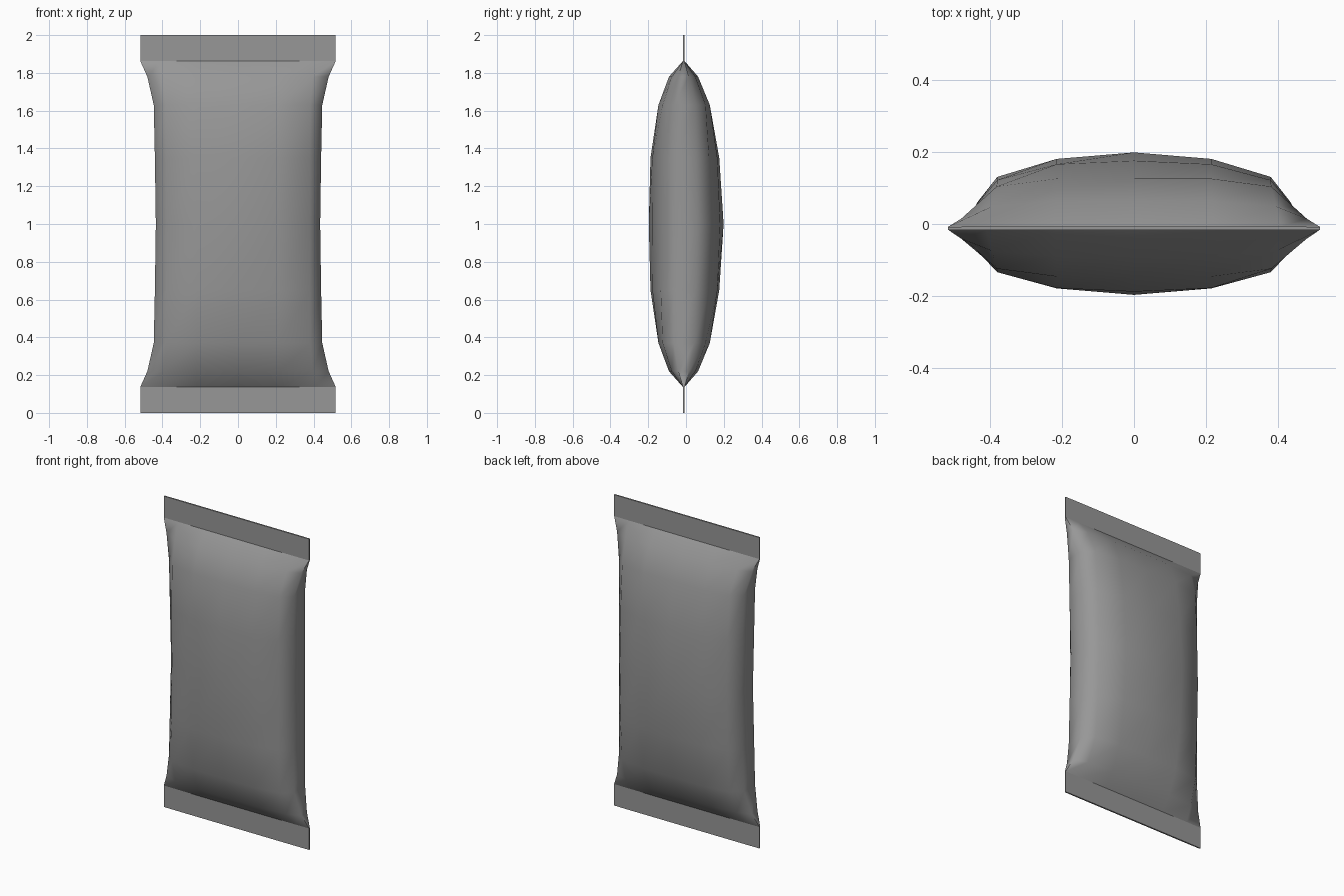
import bpy, bmesh, math

if "Cube" in bpy.data.objects:
    bpy.data.objects.remove(bpy.data.objects["Cube"])

# Rows of the lower half: z, seam-plane y, then half-section (x, half depth)
# for the centre, inner, outer and side columns
rows = [
    (0.00, -0.012, [(0, .005), (.22, .005), (.41, .005), (.517, .004)]),
    (0.138, -0.012, [(0, .005), (.22, .005), (.41, .005), (.517, .004)]),
    (0.22, -0.013, [(0, .077), (.217, .077), (.395, .062), (.48, .028)]),
    (0.37, -0.010, [(0, .136), (.215, .136), (.382, .114), (.446, .055)]),
    (0.65, -0.006, [(0, .182), (.215, .172), (.38, .128), (.44, .058)]),
    (1.00, 0.001, [(0, .198), (.215, .180), (.38, .130), (.435, .060)]),
]
# Mirror to the upper half
rows += [(2 - z, y, s) for z, y, s in reversed(rows[:-1])]


def ring(bm, z, yc, section):
    """Closed loop: front side left to right, back side right to left."""
    half = [(-x, d) for x, d in reversed(section[1:])] + section
    pts = [(x, yc - d, z) for x, d in half]
    pts += [(x, yc + d, z) for x, d in reversed(half)]
    return [bm.verts.new(p) for p in pts]


# Pillow packet: loft the rings
bm = bmesh.new()
rings = [ring(bm, *r) for r in rows]
n = len(rings[0])
for a, b in zip(rings, rings[1:]):
    for i in range(n):
        j = (i + 1) % n
        bm.faces.new((a[i], a[j], b[j], b[i]))

# Close the ends of the flat seals
for r in (rings[0], rings[-1]):
    for i in range(n // 2 - 1):
        bm.faces.new((r[i], r[i + 1], r[n - 2 - i], r[n - 1 - i]))

bmesh.ops.recalc_face_normals(bm, faces=bm.faces)
# Crease lines where the flat seals meet the filled body
crease = {i for k in (1, -2) for i in range(len(rings) * n)[slice(*((n, 2 * n) if k == 1 else (-2 * n, -n)))]}
mesh = bpy.data.meshes.new("sealed_packet")
bm.to_mesh(mesh)
bm.free()
packet = bpy.data.objects.new("sealed_packet", mesh)
bpy.context.collection.objects.link(packet)
bpy.context.view_layer.objects.active = packet
packet.select_set(True)
bpy.ops.object.shade_smooth_by_angle(angle=math.radians(65))
for e in mesh.edges:
    if e.vertices[0] in crease and e.vertices[1] in crease:
        e.use_edge_sharp = True

# Dark grey wrapper
mat = bpy.data.materials.new("wrapper_grey")
mat.diffuse_color = (0.31, 0.31, 0.31, 1)
mat.use_nodes = True
mat.node_tree.nodes["Principled BSDF"].inputs["Base Color"].default_value = mat.diffuse_color
mesh.materials.append(mat)
